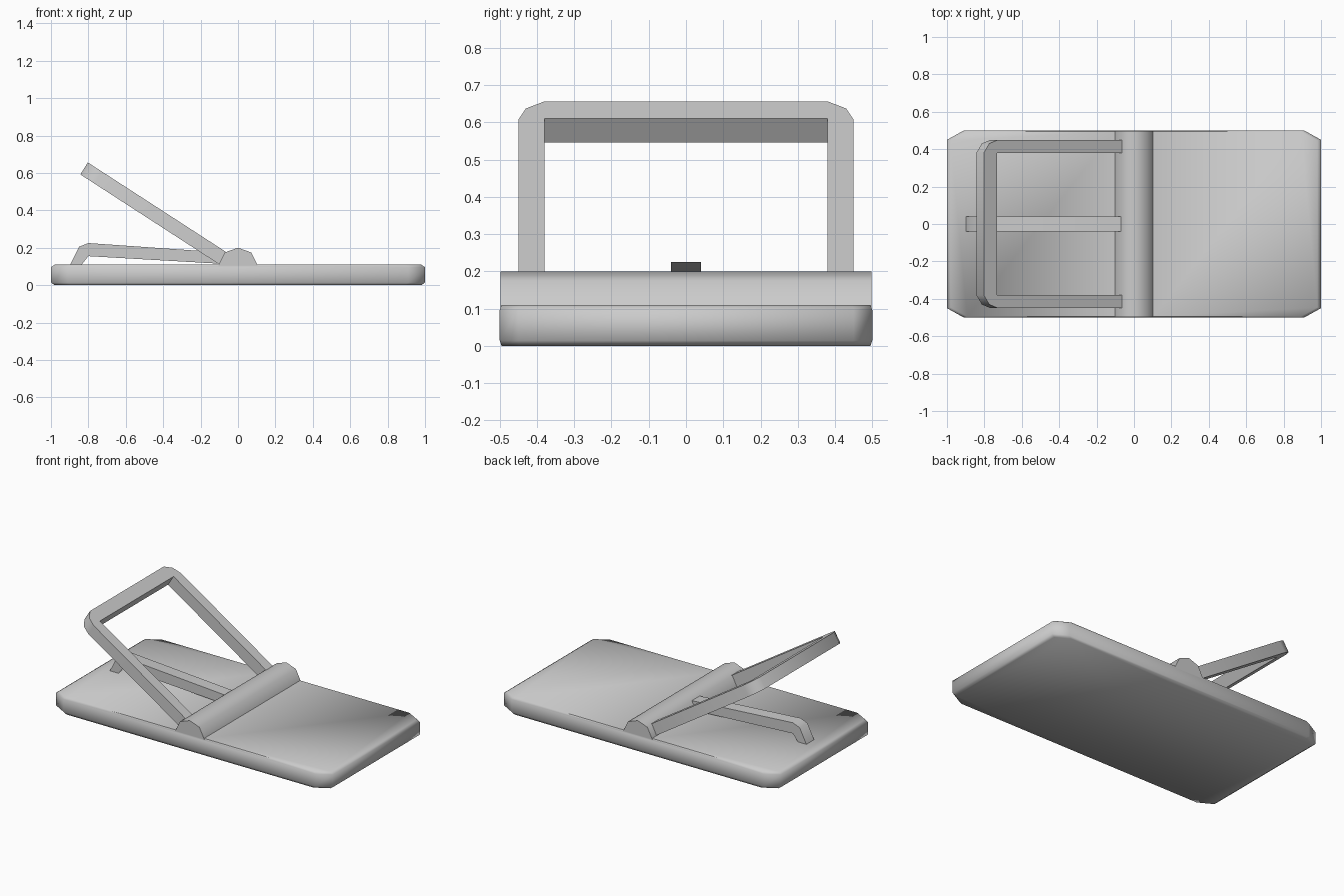
import bpy, bmesh, math
from mathutils import Vector

if "Cube" in bpy.data.objects:
    bpy.data.objects.remove(bpy.data.objects["Cube"])


def loft(name, loops):
    """Skin matching closed loops and cap both ends."""
    bm = bmesh.new()
    rings = [[bm.verts.new(p) for p in loop] for loop in loops]
    n = len(rings[0])
    for a, b in zip(rings, rings[1:]):
        for i in range(n):
            j = (i + 1) % n
            bm.faces.new((a[i], a[j], b[j], b[i]))
    bm.faces.new(rings[0])
    bm.faces.new(rings[-1])
    bmesh.ops.recalc_face_normals(bm, faces=bm.faces)
    mesh = bpy.data.meshes.new(name)
    bm.to_mesh(mesh)
    bm.free()
    ob = bpy.data.objects.new(name, mesh)
    bpy.context.collection.objects.link(ob)
    return ob


def activate(ob):
    bpy.ops.object.select_all(action='DESELECT')
    ob.select_set(True)
    bpy.context.view_layer.objects.active = ob


def smooth(ob, degrees):
    activate(ob)
    bpy.ops.object.shade_smooth_by_angle(angle=math.radians(degrees))


def across(profile, half):
    """Side profile (x, z) repeated at y = -half and y = half."""
    return [[(x, y, z) for x, z in profile] for y in (-half, half)]


# Board with clipped corners and softened rims
plan = [(1, -.45), (1, .45), (.91, .5), (-.91, .5),
        (-1, .45), (-1, -.45), (-.91, -.5), (.91, -.5)]
layers = [(0, .98, .99), (.014, 1, 1), (.096, 1, 1), (.11, .98, .99)]
board = loft("board", [[(x * sx, y * sy, z) for x, y in plan]
                       for z, sx, sy in layers])

# Raised hinge ridge, fused into the board
ridge = loft("hinge_ridge", across(
    [(-.105, .06), (-.105, .105), (-.07, .175), (0, .2),
     (.07, .175), (.105, .105), (.105, .06)], .498))
fuse = board.modifiers.new("fuse", 'BOOLEAN')
fuse.operation = 'UNION'
fuse.solver = 'EXACT'
fuse.object = ridge
activate(board)
bpy.ops.object.modifier_apply(modifier=fuse.name)
bpy.data.objects.remove(ridge)
smooth(board, 60)

# Tilted U-shaped striking frame, drawn in its own plane
start, tip = Vector((-.1, 0, .111)), Vector((-.843, 0, .592))
thick = Vector((.04, 0, .064))
length = (tip - start).length
along = (tip - start).normalized()
half_u = [(-.01, .45), (length - .09, .45), (length - .035, .43), (length, .38)]
inner = [(-.01, .38), (length - .085, .38)]
outline = (half_u + [(s, -y) for s, y in reversed(half_u)]
           + [(s, -y) for s, y in inner] + [(s, y) for s, y in reversed(inner)])
frame = loft("striking_frame",
             [[start + along * s + Vector((0, y, 0)) + thick * k
               for s, y in outline] for k in (0, 1)])
smooth(frame, 60)

# Bent centre catch lever
lever = loft("catch_lever", across(
    [(-.07, .174), (-.8, .225), (-.85, .205), (-.9, .105),
     (-.84, .105), (-.8, .155), (-.1, .115)], .04))
smooth(lever, 60)
